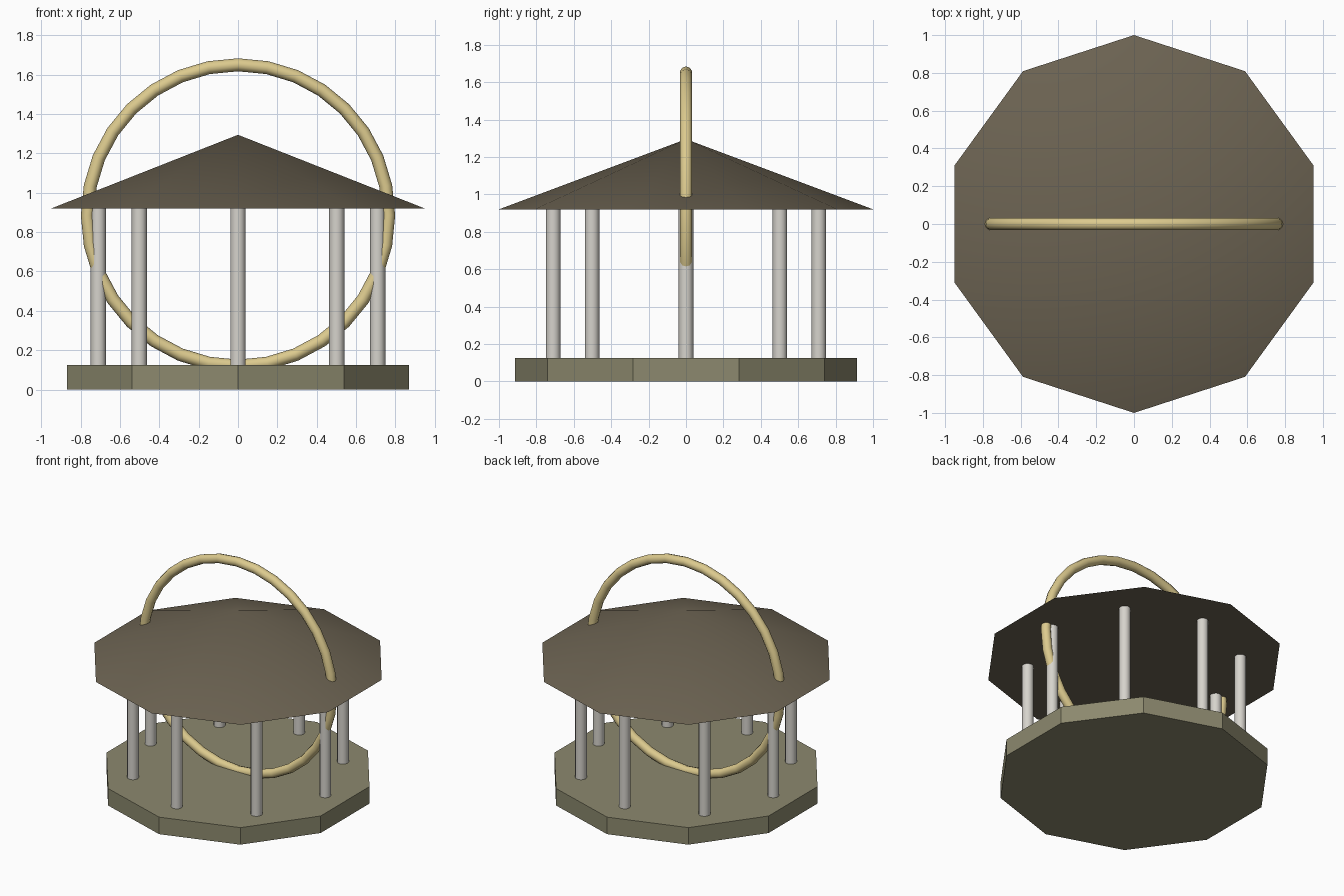
import bpy
import math

cube = bpy.data.objects.get("Cube")
if cube:
    bpy.data.objects.remove(cube, do_unlink=True)


def material(name, srgb):
    linear = [((c / 255 + 0.055) / 1.055) ** 2.4 for c in srgb] + [1]
    mat = bpy.data.materials.new(name)
    mat.use_nodes = True
    mat.diffuse_color = linear
    mat.node_tree.nodes["Principled BSDF"].inputs["Base Color"].default_value = linear
    return mat


def finish(name, mat, angle):
    obj = bpy.context.object
    obj.name = name
    obj.data.materials.append(mat)
    bpy.ops.object.shade_smooth_by_angle(angle=math.radians(angle))
    return obj


def frustum(name, mat, sides, r1, r2, bottom, top, x=0, y=0, angle=30):
    bpy.ops.mesh.primitive_cone_add(
        vertices=sides, radius1=r1, radius2=r2, depth=top - bottom,
        location=(x, y, (bottom + top) / 2))
    return finish(name, mat, angle)


olive = material("olive stone", (140, 137, 110))
brown = material("dark brown", (108, 99, 82))
grey = material("pale grey", (214, 211, 204))
tan = material("tan", (220, 202, 142))

FLOOR, EAVES, PEAK = 0.125, 0.92, 1.295

# Ten-sided floor slab and pointed roof
frustum("floor_slab", olive, 10, 0.915, 0.915, 0, FLOOR)
frustum("roof", brown, 10, 1, 0, EAVES, PEAK)

# Eight columns in a circle
for i in range(8):
    a = i * math.pi / 4
    frustum(f"column_{i + 1}", grey, 12, 0.039, 0.039, FLOOR - 0.01, EAVES + 0.01,
            0.71 * math.cos(a), 0.71 * math.sin(a), angle=40)

# Upright hoop passing through the roof and resting on the floor
bpy.ops.mesh.primitive_torus_add(
    major_segments=32, minor_segments=10, major_radius=0.766, minor_radius=0.033,
    location=(0, 0, 0.885), rotation=(math.pi / 2, 0, 0))
finish("hoop", tan, 50)
